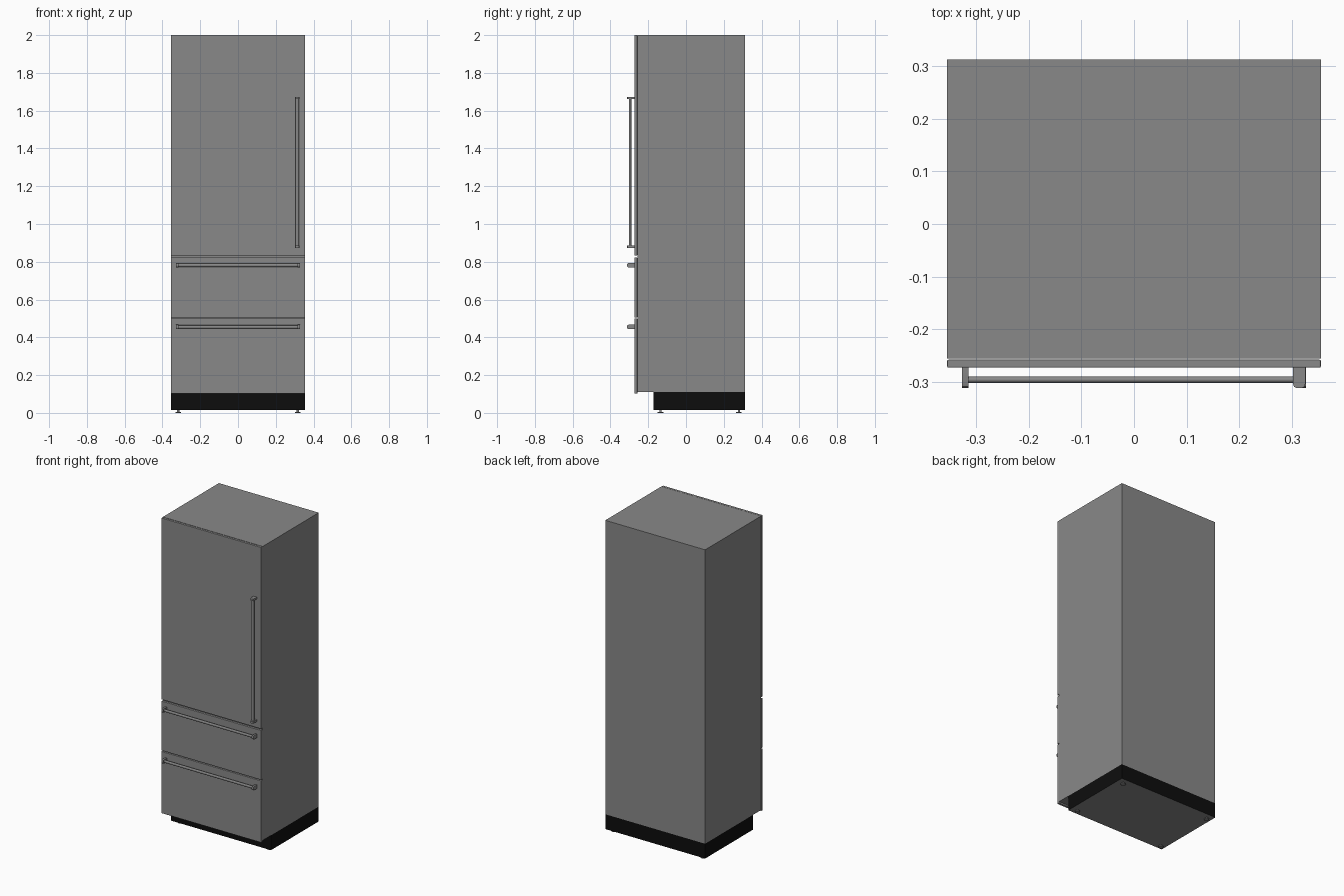
import bpy, bmesh, math
from mathutils import Matrix

if "Cube" in bpy.data.objects:
    bpy.data.objects.remove(bpy.data.objects["Cube"])


def material(name, c):
    m = bpy.data.materials.new(name)
    m.diffuse_color = (*c, 1)
    m.use_nodes = True
    m.node_tree.nodes["Principled BSDF"].inputs["Base Color"].default_value = m.diffuse_color
    return m


STEEL = material("steel_grey", (0.25, 0.25, 0.25))
BLACK = material("plinth_black", (0.004, 0.004, 0.004))


def finish(name, bm, mats, smooth=False):
    bmesh.ops.recalc_face_normals(bm, faces=bm.faces)
    me = bpy.data.meshes.new(name)
    bm.to_mesh(me)
    bm.free()
    for m in mats:
        me.materials.append(m)
    ob = bpy.data.objects.new(name, me)
    bpy.context.collection.objects.link(ob)
    if smooth:
        bpy.context.view_layer.objects.active = ob
        ob.select_set(True)
        bpy.ops.object.shade_smooth_by_angle(angle=math.radians(35))
        ob.select_set(False)
    return ob


def add_box(bm, lo, hi):
    size = [b - a for a, b in zip(lo, hi)]
    mid = [(a + b) / 2 for a, b in zip(lo, hi)]
    return bmesh.ops.create_cube(
        bm, size=1, matrix=Matrix.Translation(mid) @ Matrix.Diagonal((*size, 1)))


def box(name, lo, hi, mats, bevel=0):
    bm = bmesh.new()
    add_box(bm, lo, hi)
    if bevel:
        bmesh.ops.bevel(bm, geom=bm.edges[:], offset=bevel, segments=2,
                        profile=0.5, affect='EDGES')
    return finish(name, bm, mats)


# Cabinet and recessed plinth (the plinth underside is bare steel)
box("cabinet", (-0.355, -0.256, 0.11), (0.355, 0.313, 2.0), [STEEL])
plinth = box("plinth", (-0.355, -0.172, 0.015), (0.355, 0.313, 0.11), [BLACK, STEEL])
for p in plinth.data.polygons:
    if p.normal.z < -0.5:
        p.material_index = 1

# Door and two drawer fronts, with small gaps between them
for name, z0, z1 in (("upper_door", 0.833, 2.0),
                     ("middle_drawer", 0.505, 0.823),
                     ("bottom_drawer", 0.102, 0.499)):
    box(name, (-0.355, -0.273, z0), (0.355, -0.258, z1), [STEEL], 0.002)

# Handles: oval bar along local x with two rounded brackets
BRACKET = [(-0.012, -0.270), (-0.012, -0.303), (-0.010, -0.309), (-0.005, -0.312),
           (0.005, -0.312), (0.010, -0.309), (0.012, -0.303), (0.012, -0.270)]


def handle(name, length, centre, upright=False):
    bm = bmesh.new()
    h = length / 2
    bar = (Matrix.Translation((0, -0.296, 0)) @ Matrix.Diagonal((1, 0.0065, 0.009, 1))
           @ Matrix.Rotation(math.pi / 2, 4, 'Y'))
    bmesh.ops.create_cone(bm, cap_ends=True, segments=16, radius1=1, radius2=1,
                          depth=length - 0.012, matrix=bar)
    for x in (-h, h - 0.012):
        face = bm.faces.new([bm.verts.new((x, y, z)) for z, y in BRACKET])
        new = bmesh.ops.extrude_face_region(bm, geom=[face])["geom"]
        bmesh.ops.translate(bm, vec=(0.012, 0, 0),
                            verts=[v for v in new if isinstance(v, bmesh.types.BMVert)])
    if upright:
        bm.transform(Matrix.Rotation(math.pi / 2, 4, 'Y'))
    bm.transform(Matrix.Translation(centre))
    finish(name, bm, [STEEL], True)


handle("door_handle", 0.80, (0.314, 0, 1.273), True)
handle("middle_drawer_handle", 0.654, (0, 0, 0.782))
handle("bottom_drawer_handle", 0.654, (0, 0, 0.455))

# Levelling feet: flat disc with a thin stem
for x in (-0.317, 0.317):
    for y in (-0.135, 0.28):
        bm = bmesh.new()
        for r, z0, z1 in ((0.015, 0, 0.006), (0.006, 0.005, 0.02)):
            bmesh.ops.create_cone(bm, cap_ends=True, segments=16, radius1=r, radius2=r,
                                  depth=z1 - z0,
                                  matrix=Matrix.Translation((x, y, (z0 + z1) / 2)))
        finish("levelling_foot", bm, [STEEL], True)
